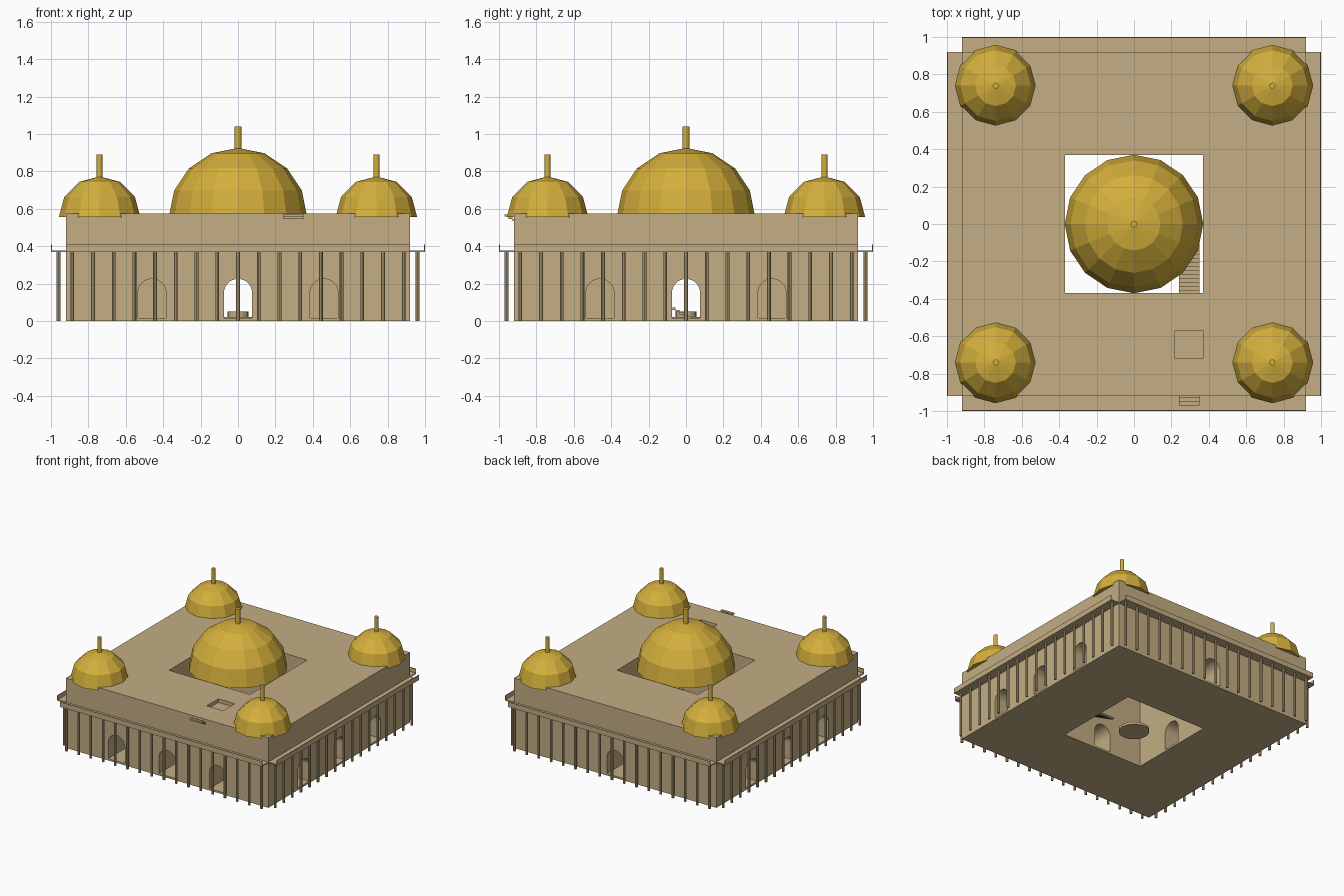
import bpy, bmesh, math
from mathutils import Matrix, Vector

if "Cube" in bpy.data.objects:
    bpy.data.objects.remove(bpy.data.objects["Cube"])


def material(name, rgb):
    m = bpy.data.materials.new(name)
    m.diffuse_color = (*rgb, 1)
    m.use_nodes = True
    m.node_tree.nodes["Principled BSDF"].inputs["Base Color"].default_value = m.diffuse_color
    return m


STONE = material("sandstone", (0.546, 0.423, 0.231))
GOLD = material("gold", (0.658, 0.429, 0.045))


def finish(name, bm, mat):
    bmesh.ops.recalc_face_normals(bm, faces=bm.faces)
    me = bpy.data.meshes.new(name)
    bm.to_mesh(me)
    bm.free()
    me.materials.append(mat)
    ob = bpy.data.objects.new(name, me)
    bpy.context.collection.objects.link(ob)
    return ob


def add_box(bm, lo, hi):
    lo, hi = Vector(lo), Vector(hi)
    m = Matrix.Translation((lo + hi) / 2) @ Matrix.Diagonal((*(hi - lo), 1))
    bmesh.ops.create_cube(bm, size=1, matrix=m)


def add_cylinder(bm, x, y, r, z0, z1, sides):
    bmesh.ops.create_cone(bm, cap_ends=True, segments=sides, radius1=r, radius2=r,
                          depth=z1 - z0, matrix=Matrix.Translation((x, y, (z0 + z1) / 2)))


def box(name, lo, hi, mat=STONE):
    bm = bmesh.new()
    add_box(bm, lo, hi)
    return finish(name, bm, mat)


def arch_cutter(cx, y0, y1, turn):
    """Round-headed prism running along y, turned about z."""
    r, spring, sill, n = 0.075, 0.15, 0.015, 16
    pts = [(cx - r, sill), (cx + r, sill)]
    pts += [(cx + r * math.cos(math.pi * i / n), spring + r * math.sin(math.pi * i / n))
            for i in range(n + 1)]
    bm = bmesh.new()
    face = bm.faces.new([bm.verts.new((x, y0, z)) for x, z in pts])
    ext = bmesh.ops.extrude_face_region(bm, geom=[face])
    new = [v for v in ext["geom"] if isinstance(v, bmesh.types.BMVert)]
    bmesh.ops.translate(bm, verts=new, vec=(0, y1 - y0, 0))
    bm.transform(Matrix.Rotation(turn, 4, 'Z'))
    return finish("arch_cutter", bm, STONE)


def dome(name, x, y, z, r, sides, rings):
    """Faceted half sphere with a flat closed base."""
    bm = bmesh.new()
    loops = []
    for j in range(rings):
        a = math.pi / 2 * j / rings
        loops.append([bm.verts.new((x + r * math.cos(a) * math.cos(2 * math.pi * i / sides),
                                    y + r * math.cos(a) * math.sin(2 * math.pi * i / sides),
                                    z + r * math.sin(a))) for i in range(sides)])
    top = bm.verts.new((x, y, z + r))
    bm.faces.new(loops[0][::-1])
    for i in range(sides):
        k = (i + 1) % sides
        for a, b in zip(loops, loops[1:]):
            bm.faces.new((a[i], a[k], b[k], b[i]))
        bm.faces.new((loops[-1][i], loops[-1][k], top))
    return finish(name, bm, GOLD)


def finial(name, x, y, r, z0, z1):
    bm = bmesh.new()
    add_cylinder(bm, x, y, r, z0, z1, 12)
    return finish(name, bm, GOLD)


# main block with courtyard, roof hatch, gates and deep arched niches cut out
W, H, C = 0.92, 0.575, 0.37
body = box("main_block", (-W, -W, 0), (W, W, H))
cutters = [box("courtyard_cutter", (-C, -C, -0.1), (C, C, 1)),
           box("hatch_cutter", (0.22, -0.72, H - 0.03), (0.37, -0.57, 1))]
for k in range(2):
    cutters.append(arch_cutter(0, -1, 1, k * math.pi / 2))
for k in range(4):
    for cx in (-0.46, 0.46):
        cutters.append(arch_cutter(cx, -1, -0.34, k * math.pi / 2))
for c in cutters:
    c.hide_render = True
    mod = body.modifiers.new("cut", 'BOOLEAN')
    mod.operation, mod.solver, mod.object = 'DIFFERENCE', 'EXACT', c
bpy.context.view_layer.update()
cut_mesh = bpy.data.meshes.new_from_object(
    body.evaluated_get(bpy.context.evaluated_depsgraph_get()))
body.modifiers.clear()
body.data = cut_mesh
for c in cutters:
    bpy.data.objects.remove(c)

# colonnade and its ledge with upstand, one per side
for k, side in enumerate(("front", "right", "back", "left")):
    rot = Matrix.Rotation(k * math.pi / 2, 4, 'Z')
    bm = bmesh.new()
    for i in range(-8, 9):
        add_cylinder(bm, i * 0.1108, -0.96, 0.01, 0, 0.37, 8)
    bm.transform(rot)
    finish(side + "_columns", bm, STONE)
    bm = bmesh.new()
    add_box(bm, (-W, -1, 0.368), (W, -W, 0.376))
    add_box(bm, (-W, -1, 0.376), (W, -0.995, 0.41))
    bm.transform(rot)
    finish(side + "_ledge", bm, STONE)

# domes and finials
dome("central_dome", 0, 0, 0.555, 0.37, 16, 4)
finial("central_finial", 0, 0, 0.018, 0.915, 1.04)
for sx in (-1, 1):
    for sy in (-1, 1):
        dome("corner_dome", sx * 0.74, sy * 0.74, 0.555, 0.218, 12, 3)
        finial("corner_finial", sx * 0.74, sy * 0.74, 0.016, 0.765, 0.89)

# stair rising from the courtyard and emerging at the front wall
bm = bmesh.new()
steps = 48
for i in range(steps):
    y, z = 0.05 - 1.02 * i / steps, 0.57 * i / steps
    add_box(bm, (0.24, y - 1.02 / steps, z), (0.35, y, z + 0.57 / steps))
finish("stair", bm, STONE)

# courtyard fountain
bm = bmesh.new()
add_cylinder(bm, 0, 0, 0.115, 0.0, 0.02, 24)
add_cylinder(bm, 0, 0, 0.055, 0.02, 0.05, 24)
finish("fountain", bm, STONE)
